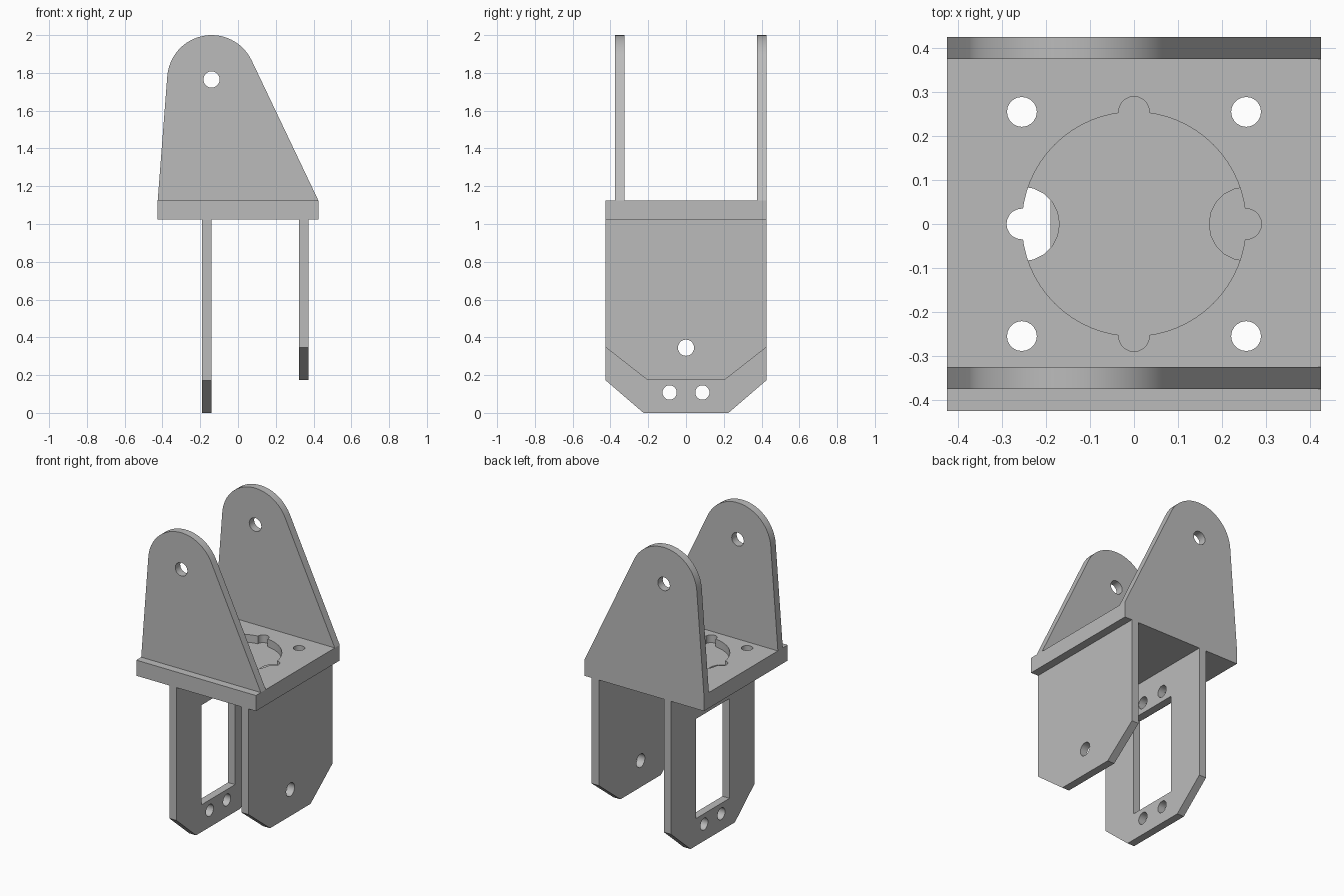
import bpy, bmesh, math
from math import cos, sin, pi
from mathutils import Vector

if "Cube" in bpy.data.objects:
    bpy.data.objects.remove(bpy.data.objects["Cube"], do_unlink=True)

GREY = (0.5, 0.5, 0.5, 1)
mat = bpy.data.materials.new("bracket grey")
mat.use_nodes = True
mat.diffuse_color = GREY
mat.node_tree.nodes["Principled BSDF"].inputs["Base Color"].default_value = GREY

HALF = 0.425                      # half width of the square plate
PLATE_LOW, PLATE_TOP = 1.025, 1.125
PLACE = {"X": lambda a, b, c: (c, a, b),
         "Y": lambda a, b, c: (a, c, b),
         "Z": lambda a, b, c: (a, b, c)}


def prism(name, outline, axis, lo, hi):
    """Extrude a 2D outline along an axis from lo to hi."""
    bm = bmesh.new()
    low, high = [[bm.verts.new(PLACE[axis](a, b, c)) for a, b in outline] for c in (lo, hi)]
    bm.faces.new(low)
    bm.faces.new(high)
    for i in range(len(outline)):
        j = (i + 1) % len(outline)
        bm.faces.new((low[i], low[j], high[j], high[i]))
    bmesh.ops.recalc_face_normals(bm, faces=bm.faces)
    mesh = bpy.data.meshes.new(name)
    bm.to_mesh(mesh)
    bm.free()
    mesh.materials.append(mat)
    obj = bpy.data.objects.new(name, mesh)
    bpy.context.collection.objects.link(obj)
    return obj


def circle(a, b, r, n=20):
    return [(a + r * cos(2 * pi * i / n), b + r * sin(2 * pi * i / n)) for i in range(n)]


def rect(a, b0, b1):
    return [(-a, b0), (a, b0), (a, b1), (-a, b1)]


def cut(obj, outline, axis, lo, hi):
    """Subtract an extruded outline from a part."""
    cutter = prism("cutter", outline, axis, lo, hi)
    cutter.hide_render = True
    mod = obj.modifiers.new("cut", "BOOLEAN")
    mod.operation, mod.solver, mod.object = "DIFFERENCE", "EXACT", cutter
    bpy.context.view_layer.objects.active = obj
    bpy.ops.object.modifier_apply(modifier=mod.name)
    bpy.data.objects.remove(cutter, do_unlink=True)


def tangent_angle(point, centre, r, side):
    """Angle on the circle where the line from point touches it."""
    d = Vector(point) - Vector(centre)
    return math.atan2(d.y, d.x) + side * math.acos(r / d.length)


# Square plate with a round recess, four tabs, screw holes and two pockets below
plate = prism("base_plate", rect(HALF, -HALF, HALF), "Z", PLATE_LOW, PLATE_TOP)
RING = 0.255
cut(plate, circle(0, 0, RING, 64), "Z", 1.075, 1.2)
for k in range(4):
    t = k * pi / 2
    cut(plate, circle(RING * cos(t), RING * sin(t), 0.035), "Z", 1.075, 1.2)
for sx in (-1, 1):
    cut(plate, circle(sx * RING, 0, 0.085), "Z", 0.9, 1.08)
    for sy in (-1, 1):
        cut(plate, circle(sx * RING, sy * RING, 0.034), "Z", 0.9, 1.2)

# Upright arms: rounded top joined by tangent lines to the plate edges
PIVOT, R = (-0.14, 1.765), 0.235
a0 = tangent_angle((HALF, PLATE_TOP), PIVOT, R, 1)
a1 = tangent_angle((-HALF, PLATE_TOP), PIVOT, R, -1) % (2 * pi)
STEPS = 24
arc = [(PIVOT[0] + R * cos(a0 + (a1 - a0) * i / STEPS),
        PIVOT[1] + R * sin(a0 + (a1 - a0) * i / STEPS)) for i in range(STEPS + 1)]
arm_outline = [(-HALF, PLATE_TOP), (HALF, PLATE_TOP)] + arc
parts = [plate]
for name, y in (("front_arm", -0.375), ("back_arm", 0.375)):
    arm = prism(name, arm_outline, "Y", y, y + 0.05)
    cut(arm, circle(*PIVOT, 0.043), "Y", y - 0.1, y + 0.15)
    parts.append(arm)


# Hanging legs with chamfered lower corners
def leg(name, x, bottom, foot):
    outline = [(-foot, bottom), (foot, bottom), (HALF, bottom + 0.172),
               (HALF, PLATE_LOW), (-HALF, PLATE_LOW), (-HALF, bottom + 0.172)]
    obj = prism(name, outline, "X", x, x + 0.05)
    parts.append(obj)
    return obj


window_leg = leg("window_leg", -0.19, 0, 0.225)
cut(window_leg, rect(0.17, 0.175, 0.815), "X", -0.3, 0)
for y in (-0.087, 0.087):
    for z in (0.108, 0.884):
        cut(window_leg, circle(y, z, 0.038), "X", -0.3, 0)

solid_leg = leg("solid_leg", 0.322, 0.175, 0.205)
cut(solid_leg, circle(0, 0.345, 0.043), "X", 0.2, 0.5)

# Smooth the rounded surfaces, keep the edges sharp
bpy.ops.object.select_all(action="DESELECT")
for obj in parts:
    obj.select_set(True)
bpy.context.view_layer.objects.active = plate
bpy.ops.object.shade_smooth_by_angle(angle=math.radians(30))
